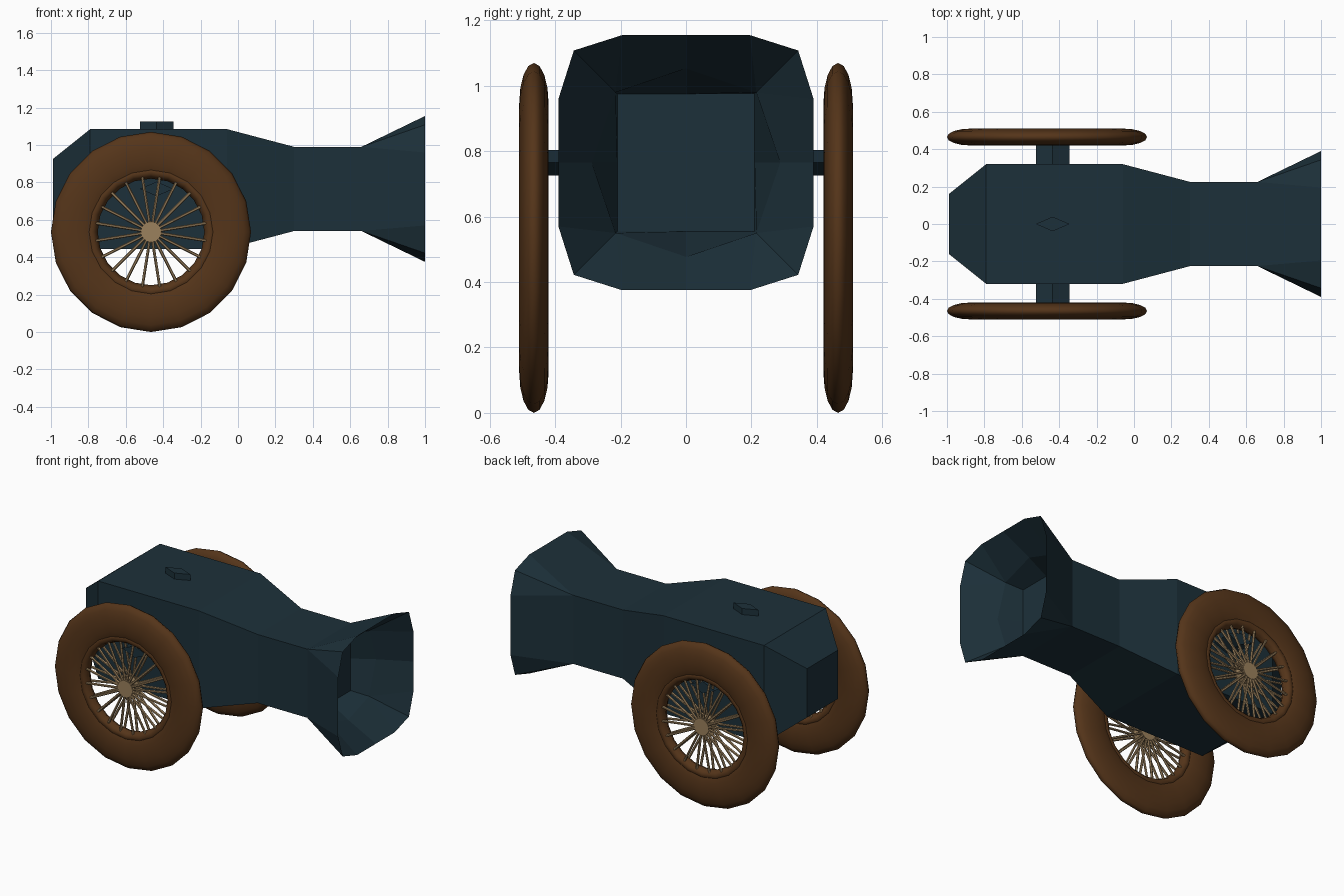
import bpy, bmesh, math
from mathutils import Matrix, Vector

if "Cube" in bpy.data.objects:
    bpy.data.objects.remove(bpy.data.objects["Cube"])


def material(name, rgb):
    m = bpy.data.materials.new(name)
    m.diffuse_color = (*rgb, 1)
    m.use_nodes = True
    m.node_tree.nodes["Principled BSDF"].inputs["Base Color"].default_value = m.diffuse_color
    return m


IRON = material("dark_iron", (0.012, 0.03, 0.042))
WOOD = material("brown_wood", (0.09, 0.035, 0.01))
TAN = material("tan_wood", (0.33, 0.22, 0.11))
CZ = 0.765                                  # height of the barrel axis
WX, WY, WZ = -0.465, 0.465, 0.535           # wheel centre


def make(name, bm, mat, smooth=False):
    bmesh.ops.recalc_face_normals(bm, faces=bm.faces)
    me = bpy.data.meshes.new(name)
    bm.to_mesh(me)
    bm.free()
    me.materials.append(mat)
    for p in me.polygons:
        p.use_smooth = smooth
    ob = bpy.data.objects.new(name, me)
    bpy.context.collection.objects.link(ob)
    return ob


def loft(bm, rings, cap_start=False, cap_end=False, closed=False):
    loops = [[bm.verts.new(p) for p in r] for r in rings]
    n = len(loops[0])
    pairs = list(zip(loops, loops[1:])) + ([(loops[-1], loops[0])] if closed else [])
    for a, b in pairs:
        for i in range(n):
            j = (i + 1) % n
            bm.faces.new((a[i], a[j], b[j], b[i]))
    if cap_start:
        bm.faces.new(loops[0])
    if cap_end:
        bm.faces.new(loops[-1])


def section(x, mid, side, corner):
    """Four-fold cross-section: side middle, bevel point, corner, bevel point."""
    quad = [(mid, 0), side, (corner, corner), (side[1], side[0])]
    pts = []
    for k in range(4):
        for y, z in quad:
            for _ in range(k):
                y, z = -z, y
            pts.append((x, y, z + CZ))
    return pts


def square(x, h):
    return section(x, h, (h, h), h)


# Barrel: square body and neck, flared bevelled mouth, recessed bore
bm = bmesh.new()
loft(bm, [square(-0.99, 0.16), square(-0.79, 0.32), square(-0.06, 0.32),
          square(0.30, 0.225), square(0.66, 0.225),
          section(1.0, 0.39, (0.39, 0.195), 0.343),
          section(0.80, 0.288, (0.215, 0.215), 0.215),
          square(0.67, 0.21)], True, True)
bmesh.ops.remove_doubles(bm, verts=bm.verts, dist=0.0005)
make("barrel", bm, IRON)


# Diamond-section bars: the axle pins and the vent on top
def diamond_bar(name, centre, end_a, end_b, vertical):
    bm = bmesh.new()
    rings = []
    for e in (end_a, end_b):
        ring = []
        for u, v in ((0.09, 0), (0, 0.039), (-0.09, 0), (0, -0.039)):
            ring.append((centre + u, v, e) if vertical else (centre + u, e, CZ + v))
        rings.append(ring)
    loft(bm, rings, True, True)
    make(name, bm, IRON)


diamond_bar("axle_pins", -0.435, -0.45, 0.45, False)
diamond_bar("top_vent", -0.435, 1.0, 1.125, True)


def ring_mesh(centre, major, radial, half_width, sides=20, minor=16):
    """Elliptical-section ring around the y axis."""
    bm = bmesh.new()
    rings = []
    for i in range(sides):
        a = math.tau * i / sides
        ring = []
        for j in range(minor):
            b = math.tau * j / minor
            r = major + radial * math.cos(b)
            ring.append(centre + Vector((r * math.cos(a), half_width * math.sin(b), r * math.sin(a))))
        rings.append(ring)
    loft(bm, rings, closed=True)
    return bm


def rod(bm, a, b, radius, sides=6):
    d = b - a
    m = Matrix.Translation((a + b) / 2) @ d.to_track_quat('Z', 'Y').to_matrix().to_4x4()
    bmesh.ops.create_cone(bm, cap_ends=True, segments=sides, radius1=radius,
                          radius2=radius, depth=d.length, matrix=m)


# Wheels: tyre, inner rim, hub and two layers of spokes on each side
for label, s in (("front", -1), ("back", 1)):
    c = Vector((WX, s * WY, WZ))
    make(label + "_wheel_tyre", ring_mesh(c, 0.41, 0.125, 0.045), WOOD, True)
    make(label + "_wheel_rim", ring_mesh(c, 0.32, 0.032, 0.037, minor=10), WOOD, True)
    bm = bmesh.new()
    rod(bm, c - Vector((0, 0.042, 0)), c + Vector((0, 0.042, 0)), 0.055, 16)
    make(label + "_wheel_hub", bm, TAN)
    bm = bmesh.new()
    for i in range(20):
        a = math.tau * (i + 0.5) / 20
        d = Vector((math.cos(a), 0, math.sin(a)))
        for t in (-1, 1):
            rod(bm, c + d * 0.03 + Vector((0, t * 0.034, 0)),
                c + d * 0.305 + Vector((0, t * 0.02, 0)), 0.008)
    make(label + "_wheel_spokes", bm, TAN)
